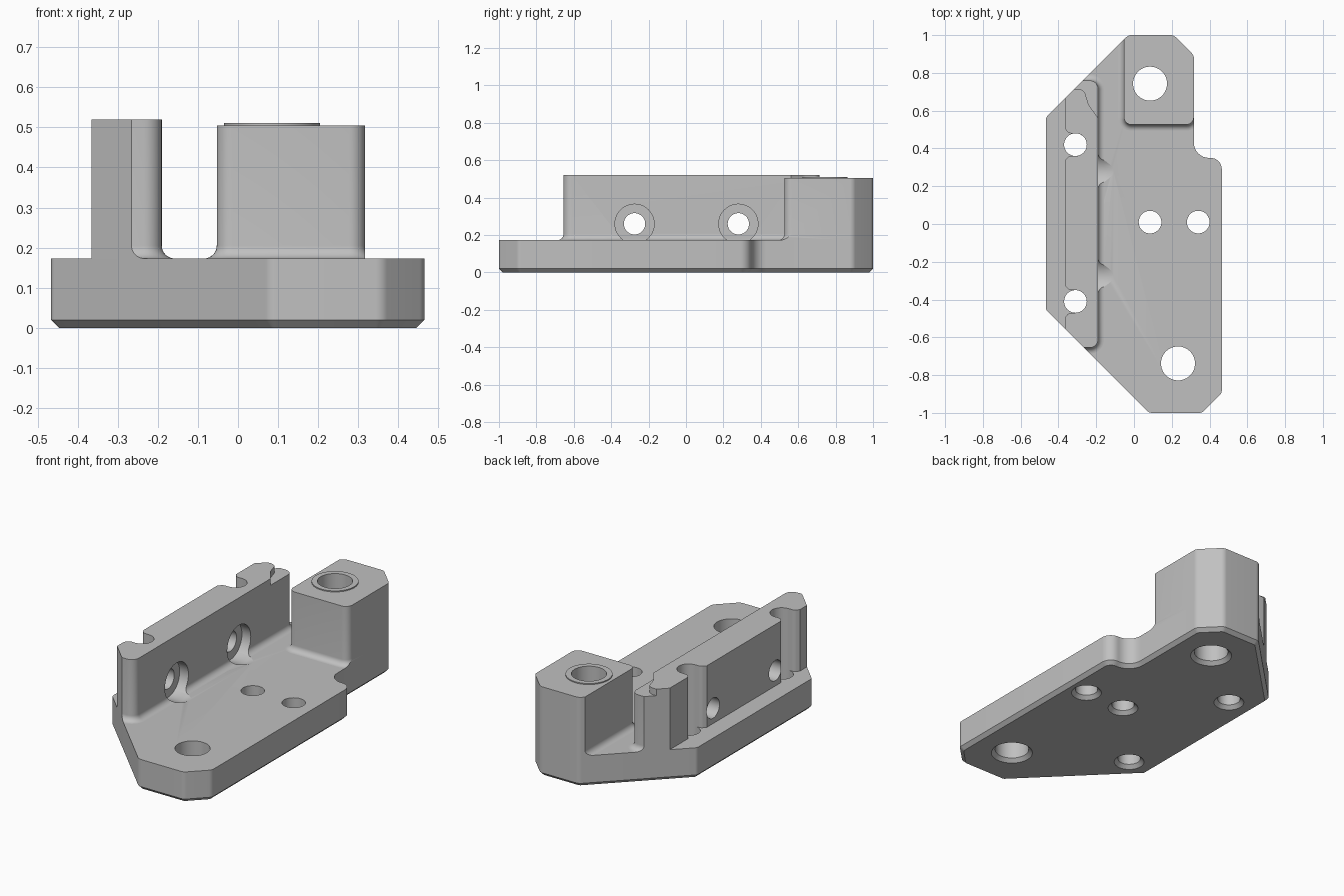
import bpy, bmesh, math
from mathutils import Vector, Matrix

if "Cube" in bpy.data.objects:
    bpy.data.objects.remove(bpy.data.objects["Cube"])

TOP = 0.173      # upper face of the base plate
FILLET = 0.032   # radius where wall and post meet the plate

grey = bpy.data.materials.new("plain_grey")
grey.diffuse_color = (0.53, 0.53, 0.53, 1)
grey.use_nodes = True
grey.node_tree.nodes["Principled BSDF"].inputs["Base Color"].default_value = grey.diffuse_color


def rounded(corners, seg=8):
    """Outline from (x, y, radius) corners."""
    out = []
    n = len(corners)
    for i, (x, y, r) in enumerate(corners):
        p = Vector((x, y))
        if r == 0:
            out.append(p)
            continue
        a = (Vector(corners[i - 1][:2]) - p).normalized()
        b = (Vector(corners[(i + 1) % n][:2]) - p).normalized()
        half = math.acos(max(-1, min(1, a.dot(b)))) / 2
        t = r / math.tan(half)
        c = p + (a + b).normalized() * (r / math.sin(half))
        s, e = p + a * t - c, p + b * t - c
        a0 = math.atan2(s.y, s.x)
        da = (math.atan2(e.y, e.x) - a0 + math.pi) % (2 * math.pi) - math.pi
        for k in range(seg + 1):
            w = a0 + da * k / seg
            out.append(c + Vector((math.cos(w), math.sin(w))) * r)
    return out


def offset(pts, d):
    """Move a counter-clockwise outline outward by d."""
    out = []
    for i, p in enumerate(pts):
        u = (p - pts[i - 1]).normalized()
        v = (pts[(i + 1) % len(pts)] - p).normalized()
        n1, n2 = Vector((u.y, -u.x)), Vector((v.y, -v.x))
        m = (n1 + n2).normalized()
        out.append(p + m * (d / m.dot(n1)))
    return out


def circle(r, x=0, y=0, n=48):
    return [Vector((x + r * math.cos(2 * math.pi * k / n),
                    y + r * math.sin(2 * math.pi * k / n))) for k in range(n)]


def loft(name, rings, matrix=None):
    """Solid through a stack of (outline, z) rings."""
    bm = bmesh.new()
    rows = [[bm.verts.new((p.x, p.y, z)) for p in pts] for pts, z in rings]
    for lo, hi in zip(rows, rows[1:]):
        for i in range(len(lo)):
            bm.faces.new((lo[i - 1], lo[i], hi[i], hi[i - 1]))
    bm.faces.new(rows[0][::-1])
    bm.faces.new(rows[-1])
    if matrix:
        bm.transform(matrix)
    bmesh.ops.recalc_face_normals(bm, faces=bm.faces)
    me = bpy.data.meshes.new(name)
    bm.to_mesh(me)
    bm.free()
    me.materials.append(grey)
    ob = bpy.data.objects.new(name, me)
    bpy.context.collection.objects.link(ob)
    return ob


def boolean(ob, other, op='DIFFERENCE'):
    bpy.context.view_layer.objects.active = ob
    m = ob.modifiers.new("cut", 'BOOLEAN')
    m.operation, m.object, m.solver = op, other, 'EXACT'
    bpy.ops.object.modifier_apply(modifier=m.name)


def filleted(name, shape, height):
    """Upright block whose foot flares out onto the plate."""
    rings = []
    for k in range(9):
        t = math.pi / 2 * k / 8
        rings.append((shape(FILLET * (1 - math.sin(t))), TOP + FILLET * (1 - math.cos(t))))
    return loft(name, rings + [(shape(0), height)])


# Base plate with chamfered lower edge
outline = rounded([(0.08, -1, .04), (0.36, -1, .04), (0.465, -0.895, .04),
                   (0.465, 0.35, .06), (0.317, 0.35, .08), (0.317, 0.893, .04),
                   (0.21, 1, .04), (-0.03, 1, .04), (-0.466, 0.565, .03),
                   (-0.466, -0.455, .03)])
plate = loft("base_plate", [(offset(outline, -0.02), 0), (outline, 0.02), (outline, TOP)])

# Side wall and corner post, trimmed flush with the plate outline
wall = filleted("side_wall", lambda d: rounded([
    (-0.365, -0.655 - d, 0), (-0.19 + d, -0.655 - d, .045 + d),
    (-0.19 + d, 0.76 + d, .045 + d), (-0.365, 0.76 + d, 0)]), 0.52)
post = filleted("corner_post", lambda d: rounded([
    (-0.053 - d, 0.526 - d, .04 + d), (0.3169 + d, 0.526 - d, .04 + d),
    (0.3169 + d, 1.1, 0), (-0.053 - d, 1.1, 0)]), 0.505)
boss = loft("post_boss", [(circle(0.12, 0.085, 0.743), 0.505), (circle(0.12, 0.085, 0.743), 0.511)])

cutters = [loft("trim", [(outline, 0.05), (outline, 0.8)])]
for ob in (wall, post):
    boolean(ob, cutters[0], 'INTERSECT')

# Vertical holes, countersunk underneath
for x, y, r in [(0.085, 0.743, .09), (0.233, -0.738, .09), (0.085, 0.01, .06),
                (0.34, 0.01, .06), (-0.31, 0.42, .06), (-0.31, -0.41, .06)]:
    c = loft("hole_cutter", [(circle(r + .04, x, y), -0.02), (circle(r, x, y), 0.02),
                             (circle(r, x, y), 0.8)])
    cutters.append(c)
    boolean(plate, c)
    if y > 0.7:
        boolean(post, c)
        boolean(boss, c)

# Open screw grooves in the outer face of the wall
for y in (0.42, -0.41):
    g = rounded([(-0.45, y - .09, 0), (-0.366, y - .085, 0), (-0.345, y - .06, .03),
                 (-0.25, y - .06, .0599), (-0.25, y + .06, .0599),
                 (-0.345, y + .06, .03), (-0.366, y + .085, 0), (-0.45, y + .09, 0)])
    c = loft("groove_cutter", [(g, 0.1), (g, 0.8)])
    cutters.append(c)
    boolean(wall, c)

# Counterbored cross holes through the wall, running out into the plate
for y in (-0.275, 0.28):
    c = loft("bore_cutter", [(circle(r), z) for r, z in
             [(.057, -.6), (.057, -.245), (.105, -.245), (.105, -.16), (.08, -.09)]],
             Matrix.Translation((0, y, 0.26)) @ Matrix.Rotation(math.pi / 2, 4, 'Y'))
    cutters.append(c)
    boolean(wall, c)
    boolean(plate, c)

# Shallow step at the wall end beside the post
step = rounded([(-0.15, 0.54, 0), (-0.15, 0.85, 0), (-0.335, 0.85, 0), (-0.335, 0.715, 0),
                (-0.265, 0.715, .04), (-0.24, 0.63, .06), (-0.185, 0.555, 0)])
c = loft("step_cutter", [(step, 0.483), (step, 0.8)])
cutters.append(c)
boolean(wall, c)

for c in cutters:
    bpy.data.objects.remove(c)

# Smooth the rounded faces, keep crisp edges
for ob in (plate, wall, post, boss):
    bpy.ops.object.select_all(action='DESELECT')
    ob.select_set(True)
    bpy.context.view_layer.objects.active = ob
    bpy.ops.object.shade_smooth_by_angle(angle=math.radians(25))
